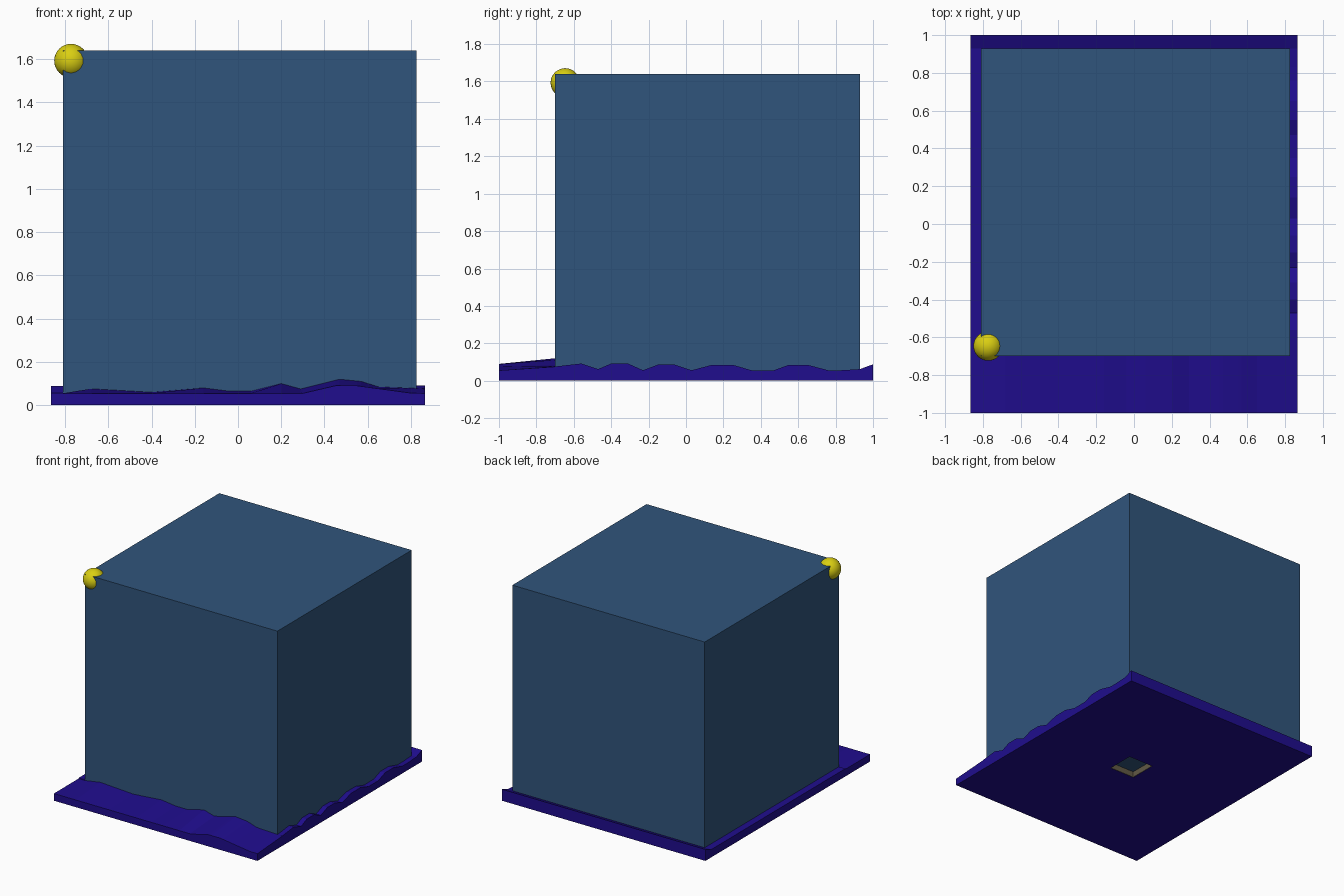
import bpy, bmesh

if "Cube" in bpy.data.objects:
    bpy.data.objects.remove(bpy.data.objects["Cube"])

def material(name, rgb):
    m = bpy.data.materials.new(name)
    m.diffuse_color = (*rgb, 1)
    m.use_nodes = True
    m.node_tree.nodes["Principled BSDF"].inputs["Base Color"].default_value = m.diffuse_color
    return m

BLUE = material("blue", (0.03, 0.09, 0.2))
PURPLE = material("purple", (0.014, 0.004, 0.27))
YELLOW = material("yellow", (0.7, 0.62, 0.006))
BROWN = material("brown", (0.12, 0.1, 0.06))

def add_object(name, bm, *mats):
    me = bpy.data.meshes.new(name)
    bm.to_mesh(me)
    bm.free()
    ob = bpy.data.objects.new(name, me)
    bpy.context.collection.objects.link(ob)
    for m in mats:
        me.materials.append(m)
    return ob

def box(name, lo, hi, *mats):
    bm = bmesh.new()
    bmesh.ops.create_cube(bm, size=1)
    for v in bm.verts:
        v.co = [(a + b) / 2 + c * (b - a) for a, b, c in zip(lo, hi, v.co)]
    return add_object(name, bm, *mats)

def lerp(profile, t):
    if t <= profile[0][0]:
        return profile[0][1]
    for (a, za), (b, zb) in zip(profile, profile[1:]):
        if t <= b:
            return za + (zb - za) * (t - a) / (b - a)
    return profile[-1][1]

# uneven ground slab: height profiles along the exposed strips
HX, X0, X1, Y0, Y1 = 0.865, -0.81, 0.825, -0.70, 0.93
front_rim = [(-HX, .055), (.3, .055), (.45, .09), (.55, .09), (.8, .056), (HX, .055)]
wall_line = [(-HX, .055), (-.81, .055), (-.68, .076), (-.4, .06), (-.16, .08), (-.04, .065), (.06, .065),
             (.2, .1), (.29, .075), (.47, .12), (.57, .11), (.65, .085), (.825, .078), (HX, .075)]
right_rim = [(-1, .055), (-.7, .076), (-.56, .092), (-.47, .062), (-.4, .092), (-.31, .092), (-.23, .056),
             (-.15, .086), (-.06, .086), (.03, .056), (.14, .085), (.25, .085), (.35, .056), (.47, .056),
             (.55, .085), (.65, .085), (.76, .056), (.83, .056), (.93, .062), (1, .088)]
back_rim = [(-1, .06), (Y1, .06), (1, .088)]

def height(x, y):
    if y <= Y0:
        t = (y + 1) / (Y0 + 1)
        return lerp(front_rim, x) * (1 - t) + lerp(wall_line, x) * t
    if x >= X1:
        return lerp(right_rim, y)
    return lerp(back_rim, y)

bm = bmesh.new()
xs = sorted({p[0] for p in front_rim + wall_line})
ys = [p[0] for p in right_rim]
ys.insert(2, Y0 + .001)
grid = [[bm.verts.new((x, y, height(x, y))) for x in xs] for y in ys]
for a, b in zip(grid, grid[1:]):
    for i in range(len(xs) - 1):
        bm.faces.new((a[i], a[i + 1], b[i + 1], b[i]))
rim = [e for e in bm.edges if e.is_boundary]
ext = bmesh.ops.extrude_edge_only(bm, edges=rim)["geom"]
for v in ext:
    if isinstance(v, bmesh.types.BMVert):
        v.co.z = 0
bmesh.ops.contextual_create(bm, geom=[e for e in bm.edges if e.is_boundary])
bmesh.ops.recalc_face_normals(bm, faces=bm.faces)
ground = add_object("ground_slab", bm, PURPLE)

# square socket in the underside
S = 0.11
cx, cy = 0.05, 0.03
cutter = box("socket_cutter", (cx - S, cy - S, -.1), (cx + S, cy + S, .049))
cutter.hide_render = True
cutter.hide_viewport = True
mod = ground.modifiers.new("socket", "BOOLEAN")
mod.operation, mod.solver, mod.object = "DIFFERENCE", "EXACT", cutter

# brown lining of the socket: four thin walls
T = 0.004
for name, lo, hi in (("left", (-S, -S), (-S + T, S)), ("right", (S - T, -S), (S, S)),
                     ("front", (-S, -S), (S, -S + T)), ("back", (-S, S - T), (S, S))):
    box("socket_wall_" + name, (cx + lo[0], cy + lo[1], .001), (cx + hi[0], cy + hi[1], .049), BROWN)

# blue ceiling of the socket
box("socket_top", (cx - S, cy - S, .046), (cx + S, cy + S, .05), BLUE)

# main block
box("block", (X0, Y0, .05), (X1, Y1, 1.64), BLUE)

# corner ball
bpy.ops.mesh.primitive_uv_sphere_add(segments=32, ring_count=16, radius=0.078, location=(-.772, -.646, 1.593))
ball = bpy.context.object
ball.name = "corner_ball"
ball.data.materials.append(YELLOW)
bpy.ops.object.shade_smooth_by_angle()
